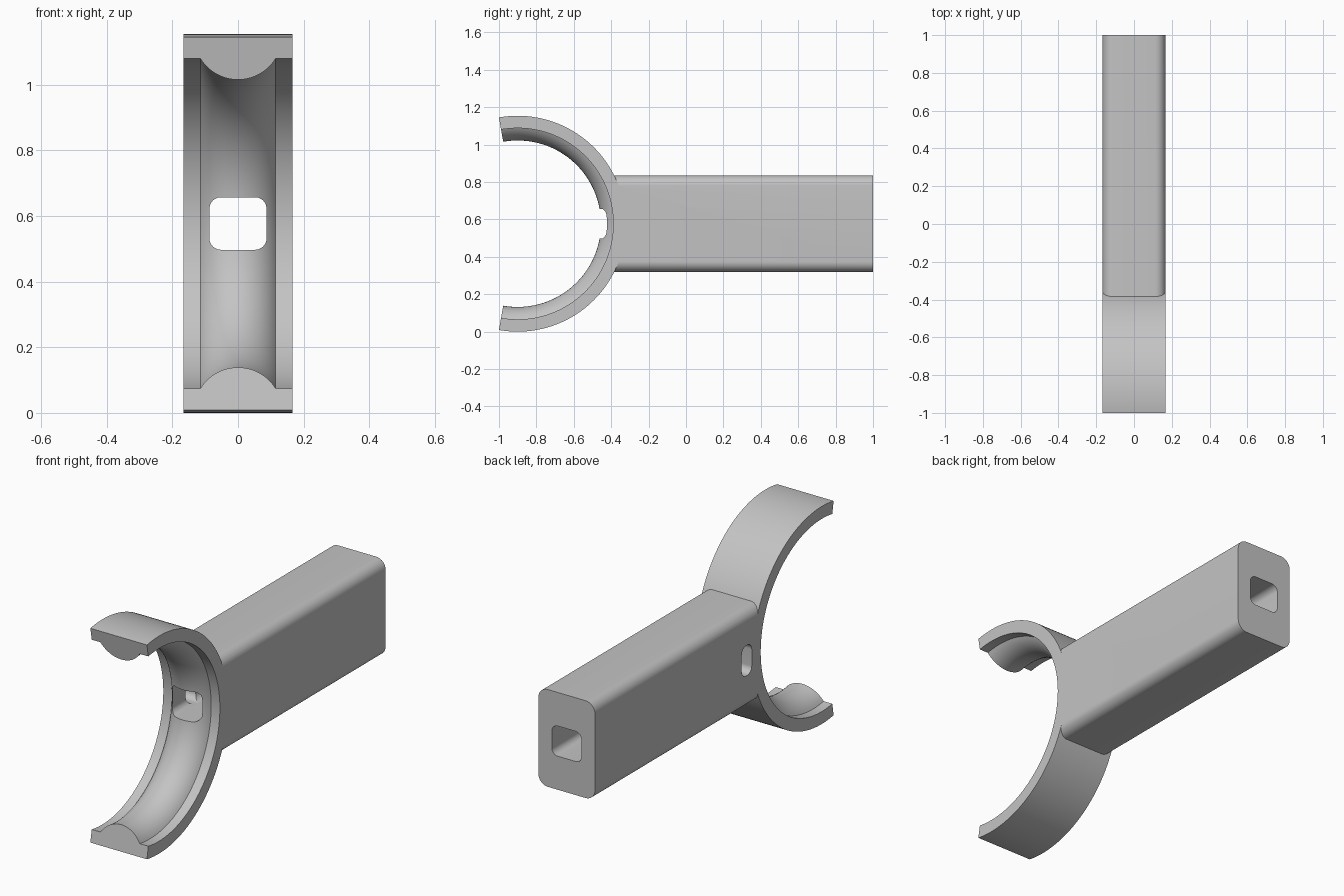
import bpy, bmesh
from math import sin, cos, pi, radians, asin
from mathutils import Vector

cube = bpy.data.objects.get("Cube")
if cube:
    bpy.data.objects.remove(cube, do_unlink=True)

WIDTH = 0.166            # half width of clamp and arm
CY, CZ = -0.9, 0.577     # clamp centre
OUTER, SHOULDER, CREST = 0.577, 0.511, 0.445

grey = bpy.data.materials.new("plain grey")
grey.use_nodes = True
colour = (0.55, 0.55, 0.55, 1)
grey.diffuse_color = colour
grey.node_tree.nodes["Principled BSDF"].inputs["Base Color"].default_value = colour


def loft(name, rings):
    """Solid skinned through matching closed rings, capped at both ends."""
    bm = bmesh.new()
    loops = [[bm.verts.new(p) for p in ring] for ring in rings]
    n = len(loops[0])
    for a, b in zip(loops, loops[1:]):
        for i in range(n):
            j = (i + 1) % n
            bm.faces.new((a[i], a[j], b[j], b[i]))
    bm.faces.new(loops[0])
    bm.faces.new(loops[-1])
    bmesh.ops.recalc_face_normals(bm, faces=bm.faces)
    mesh = bpy.data.meshes.new(name)
    bm.to_mesh(mesh)
    bm.free()
    obj = bpy.data.objects.new(name, mesh)
    bpy.context.collection.objects.link(obj)
    mesh.materials.append(grey)
    return obj


def rounded_rect(half_u, half_v, r, steps=10):
    points = []
    for k, (su, sv) in enumerate([(1, 1), (-1, 1), (-1, -1), (1, -1)]):
        for i in range(steps + 1):
            a = (k + i / steps) * pi / 2
            points.append((su * (half_u - r) + r * cos(a),
                           sv * (half_v - r) + r * sin(a)))
    return points


def bar_y(name, half_x, half_z, r, y0, y1):
    section = rounded_rect(half_x, half_z, r)
    return loft(name, [[Vector((u, y, CZ + v)) for u, v in section] for y in (y0, y1)])


def boolean(target, tool, operation):
    mod = target.modifiers.new(operation.lower(), 'BOOLEAN')
    mod.operation, mod.solver, mod.object = operation, 'EXACT', tool
    bpy.context.view_layer.objects.active = target
    bpy.ops.object.modifier_apply(modifier=mod.name)
    bpy.data.objects.remove(tool, do_unlink=True)


# Clamp section: flat band with a rounded rib facing the centre
half_rib = 0.115
rise = SHOULDER - CREST
rib_r = (half_rib ** 2 + rise ** 2) / (2 * rise)
spread = asin(half_rib / rib_r)
section = [(-WIDTH, OUTER), (-WIDTH, SHOULDER)]
for i in range(25):
    a = -spread + 2 * spread * i / 24
    section.append((rib_r * sin(a), CREST + rib_r * (1 - cos(a))))
section += [(WIDTH, SHOULDER), (WIDTH, OUTER)]

# Open clamp ring swept through 200 degrees
rings = []
for i in range(121):
    a = radians(-100 + 200 * i / 120)
    rings.append([Vector((x, CY + r * cos(a), CZ + r * sin(a))) for x, r in section])
bracket = loft("clamp_bracket", rings)

# Arm, lengthwise channel and slot in the right wall
boolean(bracket, bar_y("arm", WIDTH, 0.258, 0.055, -0.387, 1), 'UNION')
boolean(bracket, bar_y("channel", 0.087, 0.08, 0.035, -0.7, 1.2), 'DIFFERENCE')
slot = [(-0.272 + u, CZ + v) for u, v in rounded_rect(0.042, 0.08, 0.036)]
boolean(bracket, loft("slot", [[Vector((x, y, z)) for y, z in slot] for x in (-0.3, 0)]),
        'DIFFERENCE')

# Smooth curved surfaces, crisp edges
bpy.ops.object.select_all(action='DESELECT')
bracket.select_set(True)
bpy.context.view_layer.objects.active = bracket
bpy.ops.object.shade_smooth_by_angle(angle=radians(25))
